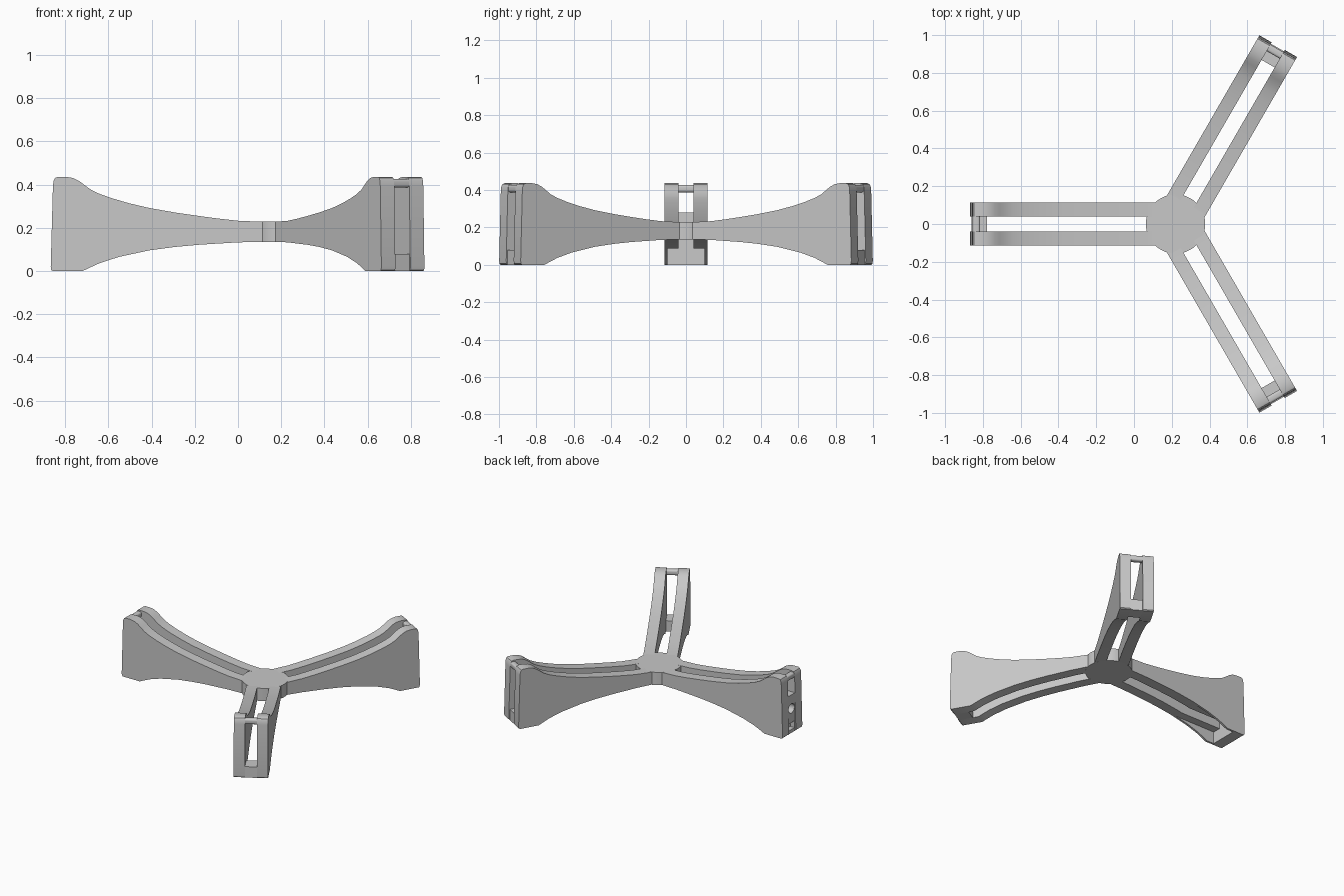
import bpy, bmesh, math
from mathutils import Matrix

if "Cube" in bpy.data.objects:
    bpy.data.objects.remove(bpy.data.objects["Cube"])

HUB_X = 0.22

grey = bpy.data.materials.new("plain_grey")
grey.diffuse_color = (0.58, 0.58, 0.58, 1)
grey.use_nodes = True
grey.node_tree.nodes["Principled BSDF"].inputs["Base Color"].default_value = grey.diffuse_color

# Side profile of an arm: distance from the hub, height
TOP = [(0.10, 0.228), (0.22, 0.233), (0.31, 0.243), (0.40, 0.255), (0.51, 0.271),
       (0.63, 0.292), (0.72, 0.313), (0.80, 0.336), (0.86, 0.357), (0.90, 0.376),
       (0.93, 0.398), (0.957, 0.418), (0.985, 0.431), (1.015, 0.436), (1.055, 0.436),
       (1.067, 0.431), (1.074, 0.418), (1.077, 0.39)]
BOTTOM = [(1.087, 0.02), (1.085, 0.006), (1.078, 0.0), (0.94, 0.0), (0.90, 0.019),
          (0.86, 0.037), (0.77, 0.066), (0.63, 0.096), (0.51, 0.112), (0.40, 0.122),
          (0.22, 0.133), (0.10, 0.136)]


def finish(name, bm, angle):
    """Turn a bmesh in arm space into an object placed around the hub."""
    bmesh.ops.recalc_face_normals(bm, faces=bm.faces[:])
    bm.transform(Matrix.Translation((HUB_X, 0, 0)) @ Matrix.Rotation(math.radians(angle), 4, 'Z'))
    me = bpy.data.meshes.new(name)
    bm.to_mesh(me)
    bm.free()
    me.materials.append(grey)
    ob = bpy.data.objects.new(name, me)
    bpy.context.collection.objects.link(ob)
    return ob


def smooth(ob):
    bpy.ops.object.select_all(action='DESELECT')
    ob.select_set(True)
    bpy.context.view_layer.objects.active = ob
    bpy.ops.object.shade_smooth_by_angle(angle=math.radians(30))


def box(name, angle, r, y, z, bevel=0):
    bm = bmesh.new()
    bmesh.ops.create_cube(bm, size=1)
    for v in bm.verts:
        v.co = [lo + (c + 0.5) * (hi - lo) for c, (lo, hi) in zip(v.co, (r, y, z))]
    if bevel:
        edges = [e for e in bm.edges if abs(e.verts[0].co.y - e.verts[1].co.y) > 0.01]
        bmesh.ops.bevel(bm, geom=edges, offset=bevel, segments=4, affect='EDGES', profile=0.5)
    return finish(name, bm, angle)


def rail(name, angle, side):
    bm = bmesh.new()
    face = bm.faces.new([bm.verts.new((r, side * 0.04, z)) for r, z in TOP + BOTTOM])
    ext = bmesh.ops.extrude_face_region(bm, geom=[face])
    for v in ext["geom"]:
        if isinstance(v, bmesh.types.BMVert):
            v.co.y = side * 0.115
    return finish(name, bm, angle)


def cut(ob, cutter):
    mod = ob.modifiers.new("cut", 'BOOLEAN')
    mod.operation = 'DIFFERENCE'
    mod.solver = 'EXACT'
    mod.object = cutter
    bpy.context.view_layer.objects.active = ob
    bpy.ops.object.modifier_apply(modifier=mod.name)


# Central hub disc
bm = bmesh.new()
bmesh.ops.create_cone(bm, cap_ends=True, segments=48, radius1=0.157, radius2=0.157, depth=0.094,
                      matrix=Matrix.Translation((0, 0, 0.182)))
smooth(finish("hub", bm, 0))

# Three arms, each two rails joined by a rounded bar at the tip
for label, angle in (("left", 180), ("back", 60), ("front", -60)):
    rails = [rail(f"{label}_rail_{i}", angle, s) for i, s in enumerate((-1, 1))]
    smooth(box(f"{label}_tip_bar", angle, (1.034, 1.074), (-0.041, 0.041), (0.387, 0.427), 0.013))
    if label != "left":
        box(f"{label}_tip_floor", angle, (0.98, 1.079), (-0.041, 0.041), (0.0, 0.08))
    else:
        # Tip plate with a round hole and a shallow slot
        plate = box("left_tip_plate", angle, (0.998, 1.079), (-0.041, 0.041), (0.0, 0.28))
        bm = bmesh.new()
        bmesh.ops.create_cone(bm, cap_ends=True, segments=32, radius1=0.034, radius2=0.034, depth=0.4,
                              matrix=Matrix.Translation((1.04, 0, 0.18)) @ Matrix.Rotation(math.pi / 2, 4, 'Y'))
        hole = finish("hole_cutter", bm, angle)
        slot = box("slot_cutter", angle, (1.045, 1.2), (-0.035, 0.035), (0.025, 0.075))
        # Wide pocket under the rails
        pocket = box("pocket_cutter", angle, (0.5, 0.998), (-0.1, 0.1), (-0.1, 0.088))
        cut(plate, hole)
        cut(plate, slot)
        for ob in rails:
            cut(ob, pocket)
        smooth(plate)
        for c in (hole, slot, pocket):
            bpy.data.objects.remove(c)
    for ob in rails:
        smooth(ob)
